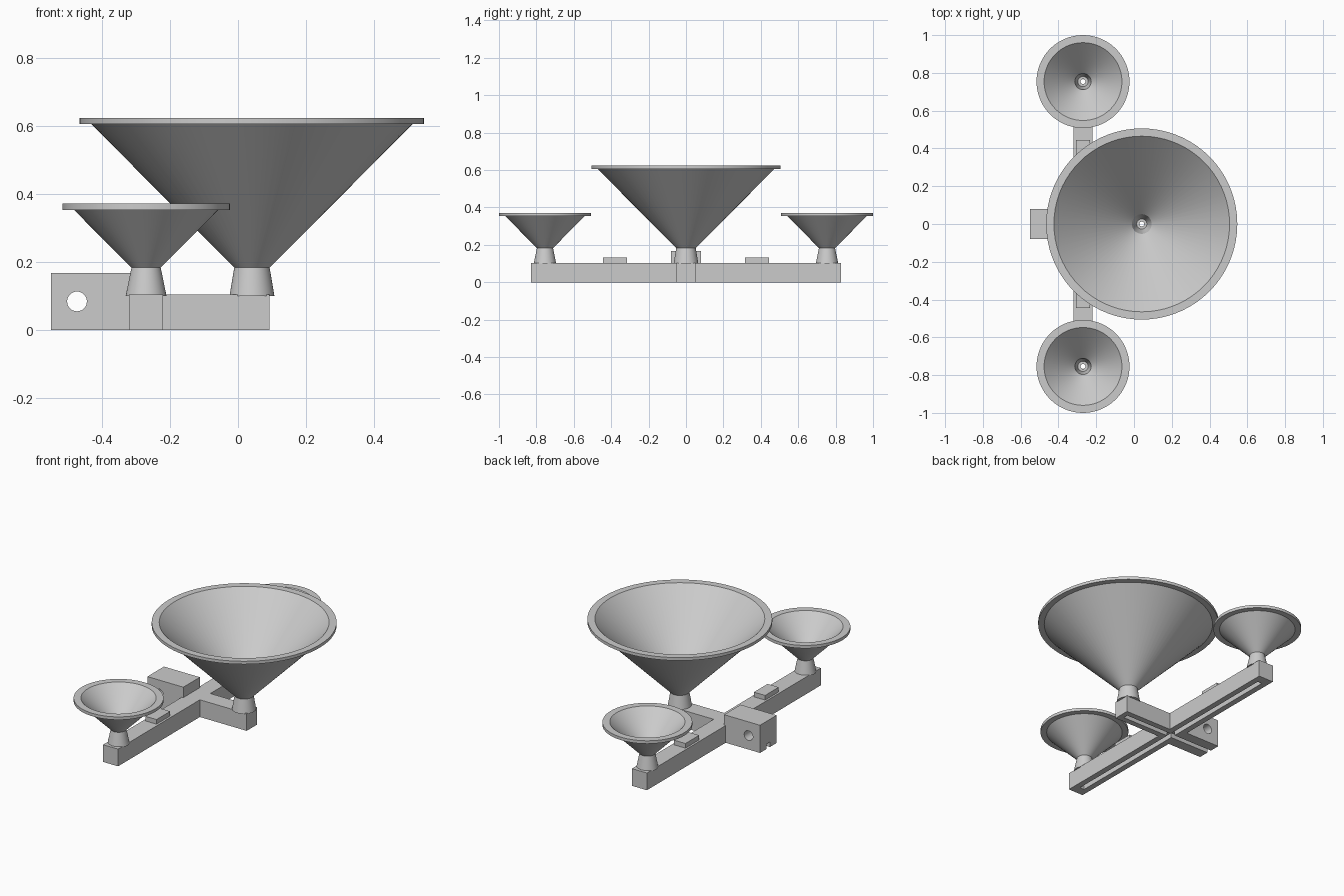
import bpy, bmesh, math
from mathutils import Vector

cube = bpy.data.objects.get("Cube")
if cube:
    bpy.data.objects.remove(cube, do_unlink=True)

grey = bpy.data.materials.new("plain grey")
grey.use_nodes = True
grey.diffuse_color = (0.6, 0.6, 0.6, 1)
grey.node_tree.nodes["Principled BSDF"].inputs["Base Color"].default_value = (0.6, 0.6, 0.6, 1)


def finish(name, bm):
    """Turn a bmesh into a linked object with the shared material."""
    bmesh.ops.recalc_face_normals(bm, faces=bm.faces)
    mesh = bpy.data.meshes.new(name)
    bm.to_mesh(mesh)
    bm.free()
    mesh.materials.append(grey)
    obj = bpy.data.objects.new(name, mesh)
    bpy.context.collection.objects.link(obj)
    return obj


def box(name, low, high):
    low, high = Vector(low), Vector(high)
    bm = bmesh.new()
    bmesh.ops.create_cube(bm, size=1)
    bmesh.ops.scale(bm, vec=high - low, verts=bm.verts)
    bmesh.ops.translate(bm, vec=(low + high) / 2, verts=bm.verts)
    return finish(name, bm)


def rod(name, centre, radius, length, along_y=False):
    bm = bmesh.new()
    bmesh.ops.create_cone(bm, cap_ends=True, segments=32, radius1=radius,
                          radius2=radius, depth=length)
    obj = finish(name, bm)
    if along_y:
        obj.rotation_euler.x = math.pi / 2
    obj.location = centre
    return obj


def activate(obj):
    bpy.ops.object.select_all(action='DESELECT')
    obj.select_set(True)
    bpy.context.view_layer.objects.active = obj


def combine(target, tool, operation):
    """Apply a boolean and discard the helper."""
    tool.hide_render = True
    mod = target.modifiers.new("combine", 'BOOLEAN')
    mod.operation, mod.solver, mod.object = operation, 'EXACT', tool
    activate(target)
    bpy.ops.object.modifier_apply(modifier=mod.name)
    bpy.data.objects.remove(tool, do_unlink=True)


def smooth(obj):
    activate(obj)
    bpy.ops.object.shade_smooth_by_angle(angle=math.radians(20))


def funnel(name, x, y, neck, foot, cone, rim, mouth, under, top):
    """Hollow funnel: tapered spout, flaring cone and flat rim."""
    profile = [(BORE, 0.10), (foot, 0.10), (neck, 0.183), (cone, under),
               (rim, under), (rim, top), (mouth, top),
               (neck, 0.21), (0.027, 0.12), (BORE, 0.12)]
    bm = bmesh.new()
    verts = [bm.verts.new((r, 0, z)) for r, z in profile]
    edges = [bm.edges.new((a, b)) for a, b in zip(verts, verts[1:] + verts[:1])]
    bmesh.ops.spin(bm, geom=verts + edges, cent=(0, 0, 0), axis=(0, 0, 1),
                   angle=math.tau, steps=72, use_merge=True)
    bmesh.ops.remove_doubles(bm, verts=bm.verts, dist=0.0001)
    obj = finish(name, bm)
    obj.location = (x, y, 0)
    smooth(obj)


BORE = 0.013
BAR_X, SIDE_Y, MAIN_X = -0.27, 0.754, 0.041
DECK = 0.104

# Base: long bar, cross bar and mounting block joined in one body
base = box("base_frame", (-0.32, -0.83, 0), (-0.22, 0.83, DECK))
combine(base, box("cross_bar", (-0.3, -0.05, 0), (0.093, 0.05, DECK)), 'UNION')
combine(base, box("mounting_block", (-0.55, -0.079, 0), (-0.31, 0.079, 0.167)), 'UNION')

# Channels under the base, the short one open at the block end
combine(base, box("long_channel", (-0.285, -0.775, -0.05), (-0.255, 0.775, 0.03)), 'DIFFERENCE')
combine(base, box("cross_channel", (-0.6, -0.015, -0.05), (0.062, 0.015, 0.03)), 'DIFFERENCE')

# Pin hole through the block and drain holes below the spouts
combine(base, rod("pin_hole", (-0.473, 0, 0.084), 0.029, 0.4, True), 'DIFFERENCE')
for x, y in ((MAIN_X, 0), (BAR_X, SIDE_Y), (BAR_X, -SIDE_Y)):
    combine(base, rod("drain_hole", (x, y, 0.07), BORE, 0.2), 'DIFFERENCE')
smooth(base)

# Funnels and raised pads
funnel("main_funnel", MAIN_X, 0, 0.052, 0.066, 0.472, 0.506, 0.465, 0.605, 0.623)
for side, sign in (("front", -1), ("back", 1)):
    funnel(side + "_funnel", BAR_X, sign * SIDE_Y,
           0.043, 0.06, 0.212, 0.246, 0.206, 0.353, 0.371)
    ends = sorted((sign * 0.315, sign * 0.445))
    box(side + "_pad", (-0.308, ends[0], 0.1), (-0.233, ends[1], 0.132))
